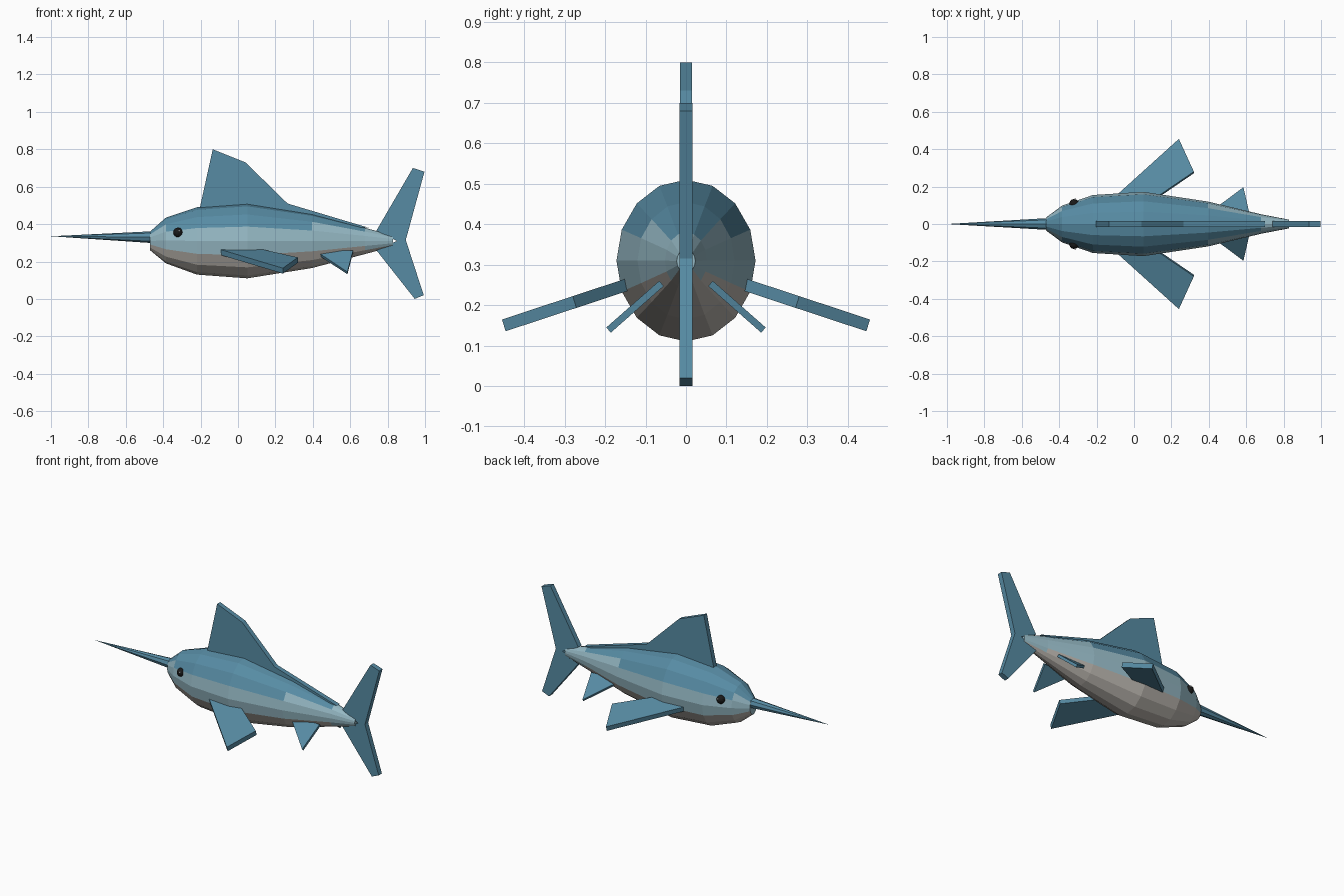
import bpy, bmesh
from math import sin, cos, tau
from mathutils import Vector

if "Cube" in bpy.data.objects:
    bpy.data.objects.remove(bpy.data.objects["Cube"])


def material(name, rgb):
    m = bpy.data.materials.new(name)
    m.use_nodes = True
    m.diffuse_color = (*rgb, 1)
    bsdf = m.node_tree.nodes["Principled BSDF"]
    bsdf.inputs["Base Color"].default_value = (*rgb, 1)
    bsdf.inputs["Roughness"].default_value = 0.8
    return m


BLUE = material("deep blue", (0.095, 0.26, 0.37))
PALE = material("pale blue", (0.30, 0.48, 0.55))
BELLY = material("belly grey", (0.50, 0.47, 0.43))
BLACK = material("eye black", (0.01, 0.01, 0.01))
WHITE = material("eye glint", (0.9, 0.9, 0.9))


def finish(bm, name, *mats):
    bmesh.ops.recalc_face_normals(bm, faces=bm.faces)
    mesh = bpy.data.meshes.new(name)
    bm.to_mesh(mesh)
    bm.free()
    for m in mats:
        mesh.materials.append(m)
    ob = bpy.data.objects.new(name, mesh)
    bpy.context.collection.objects.link(ob)
    return ob


def slab(name, points, offset):
    """Flat fin: an outline pushed along an offset to give it thickness."""
    bm = bmesh.new()
    face = bm.faces.new([bm.verts.new(p) for p in points])
    out = bmesh.ops.extrude_face_region(bm, geom=[face], use_keep_orig=True)
    moved = [v for v in out["geom"] if isinstance(v, bmesh.types.BMVert)]
    bmesh.ops.translate(bm, verts=moved, vec=Vector(offset))
    return finish(bm, name, BLUE)


def upright_fin(name, outline, half=0.015):
    return slab(name, [(x, -half, z) for x, z in outline], (0, 2 * half, 0))


# Body: oval rings lofted from head to tail (x, half width, bottom, top)
SIDES = 16
stations = [(-0.47, 0.035, 0.26, 0.36), (-0.385, 0.098, 0.19, 0.435),
            (-0.22, 0.155, 0.13, 0.49), (0.05, 0.172, 0.11, 0.51),
            (0.395, 0.12, 0.165, 0.455), (0.68, 0.052, 0.24, 0.38),
            (0.83, 0.023, 0.28, 0.338)]
bm = bmesh.new()
rings = []
for x, width, low, high in stations:
    mid, tall = (low + high) / 2, (high - low) / 2
    rings.append([bm.verts.new((x, width * sin(tau * i / SIDES),
                                mid + tall * cos(tau * i / SIDES)))
                  for i in range(SIDES)])
for a, b in zip(rings, rings[1:]):
    for i in range(SIDES):
        j = (i + 1) % SIDES
        bm.faces.new((a[i], a[j], b[j], b[i]))
bm.faces.new(rings[0])
bm.faces.new(rings[-1])
# Countershading by height: dark back, pale flank, grey belly
for f in bm.faces:
    z = f.calc_center_median().z
    f.material_index = 0 if z > 0.373 else 2 if z < 0.27 else 1
finish(bm, "body", BLUE, PALE, BELLY)

# Sword bill: long cone pointing along -x
bm = bmesh.new()
tip = bm.verts.new((-1, 0, 0.335))
base = [bm.verts.new((-0.45, 0.032 * sin(tau * i / 8), 0.33 + 0.032 * cos(tau * i / 8)))
        for i in range(8)]
bm.faces.new(base)
for i in range(8):
    bm.faces.new((tip, base[i], base[(i + 1) % 8]))
finish(bm, "sword_bill", BLUE)

# Fins on the centre line
upright_fin("dorsal_fin", [(-0.21, 0.46), (-0.135, 0.80), (0.04, 0.73),
                           (0.265, 0.51), (0.70, 0.38), (0.40, 0.40), (0.05, 0.45)])
upright_fin("tail_fin", [(0.74, 0.365), (0.935, 0.70), (0.997, 0.68), (0.897, 0.315),
                         (0.993, 0.02), (0.945, 0), (0.74, 0.26), (0.85, 0.31)], 0.016)

# Paired fins and eyes
for side, label in ((1, "left"), (-1, "right")):
    pectoral = [(-0.12, 0.13), (0.24, 0.455), (0.32, 0.28), (0.10, 0.13)]
    slab(label + "_pectoral_fin",
         [(x, side * y, 0.265 - 0.33 * (y - 0.15)) for x, y in pectoral],
         (0, -side * 0.009, -0.029))
    pelvic = [(0.41, 0.066), (0.585, 0.197), (0.615, 0.066)]
    slab(label + "_pelvic_fin",
         [(x, side * y, 0.26 - 0.88 * (y - 0.066)) for x, y in pelvic],
         (0, -side * 0.011, -0.013))
    for part, centre, radius, mat in (("eye", (-0.32, 0.108, 0.355), 0.026, BLACK),
                                      ("eye_glint", (-0.314, 0.131, 0.364), 0.005, WHITE)):
        bm = bmesh.new()
        bmesh.ops.create_uvsphere(bm, u_segments=12, v_segments=8, radius=radius)
        x, y, z = centre
        bmesh.ops.translate(bm, verts=bm.verts, vec=(x, side * y, z))
        finish(bm, label + "_" + part, mat)
